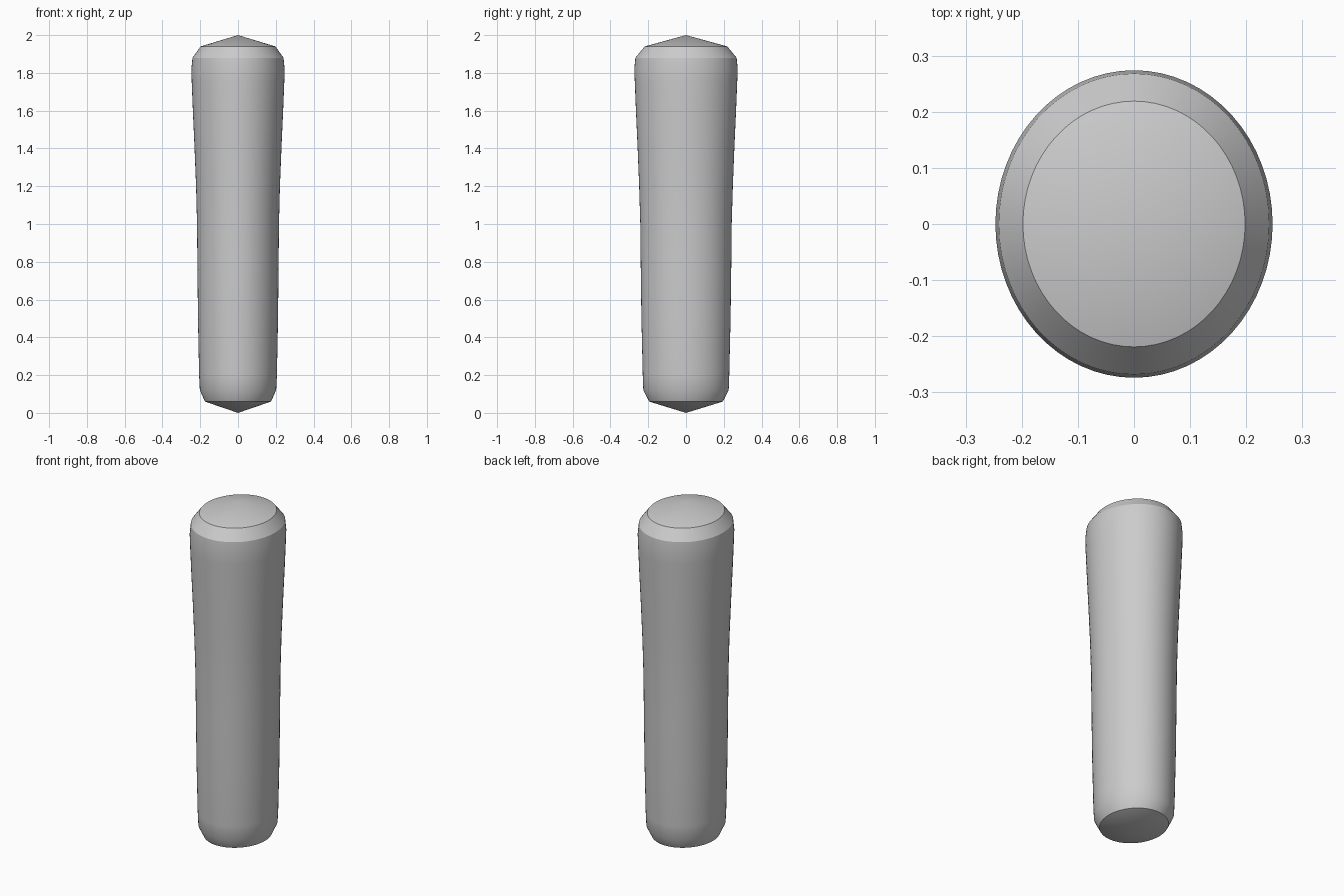
import bpy, bmesh, math

cube = bpy.data.objects.get("Cube")
if cube:
    bpy.data.objects.remove(cube, do_unlink=True)

SIDES = 64

# Plain grey surface
grey = bpy.data.materials.new("light grey")
grey.use_nodes = True
colour = (0.6, 0.6, 0.6, 1)
grey.diffuse_color = colour
grey.node_tree.nodes["Principled BSDF"].inputs["Base Color"].default_value = colour

# Rings of the grip from bottom to top: height, x radius, y radius
profile = [
    (0.06, 0.175, 0.195), (0.12, 0.202, 0.226), (0.20, 0.206, 0.229),
    (0.50, 0.212, 0.236), (0.80, 0.215, 0.240), (1.00, 0.217, 0.242),
    (1.20, 0.222, 0.248), (1.40, 0.230, 0.256), (1.60, 0.239, 0.265),
    (1.75, 0.245, 0.271), (1.82, 0.247, 0.274), (1.88, 0.241, 0.268),
    (1.94, 0.198, 0.219),
]

bm = bmesh.new()
rings = []
for z, rx, ry in profile:
    angles = [2 * math.pi * i / SIDES for i in range(SIDES)]
    rings.append([bm.verts.new((rx * math.cos(a), ry * math.sin(a), z)) for a in angles])

# Side wall
for low, high in zip(rings, rings[1:]):
    for i in range(SIDES):
        j = (i + 1) % SIDES
        bm.faces.new((low[i], low[j], high[j], high[i]))

# Shallow cone at each end
for ring, z in ((rings[0], 0), (rings[-1], 2)):
    tip = bm.verts.new((0, 0, z))
    for i in range(SIDES):
        bm.faces.new((ring[i], ring[(i + 1) % SIDES], tip))
bmesh.ops.recalc_face_normals(bm, faces=bm.faces)

# Smooth faces with crisp end rims and upper chamfer
for face in bm.faces:
    face.smooth = True
for ring in (rings[0], rings[-2], rings[-1]):
    for i in range(SIDES):
        bm.edges.get((ring[i], ring[(i + 1) % SIDES])).smooth = False

mesh = bpy.data.meshes.new("grip")
bm.to_mesh(mesh)
bm.free()
mesh.materials.append(grey)
grip = bpy.data.objects.new("grip", mesh)
bpy.context.collection.objects.link(grip)
